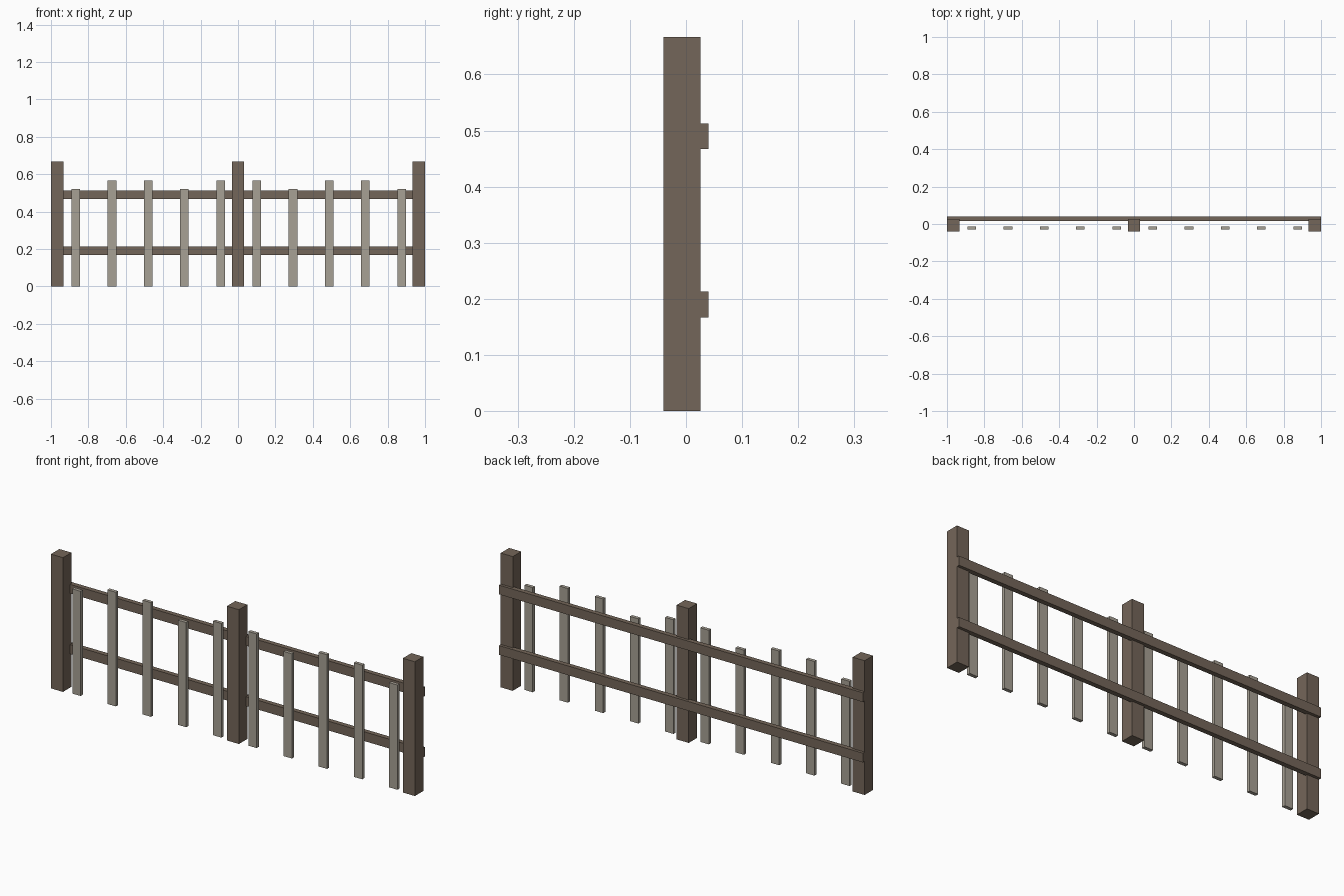
import bpy

cube = bpy.data.objects.get("Cube")
if cube:
    bpy.data.objects.remove(cube, do_unlink=True)


def make_material(name, rgb):
    mat = bpy.data.materials.new(name)
    mat.use_nodes = True
    color = (*rgb, 1)
    mat.diffuse_color = color
    mat.node_tree.nodes["Principled BSDF"].inputs["Base Color"].default_value = color
    return mat


def box(name, low, high, mat):
    """Box spanning two opposite corners."""
    center = [(a + b) / 2 for a, b in zip(low, high)]
    bpy.ops.mesh.primitive_cube_add(size=1, location=center)
    obj = bpy.context.object
    obj.name = name
    obj.scale = [b - a for a, b in zip(low, high)]
    bpy.ops.object.transform_apply(location=False, rotation=False, scale=True)
    obj.data.materials.append(mat)
    return obj


dark_wood = make_material("dark brown wood", (0.175, 0.133, 0.100))
pale_wood = make_material("pale weathered wood", (0.39, 0.355, 0.298))

# Three square posts
half = 0.033
for side, x in (("right", half - 1), ("middle", 0), ("left", 1 - half)):
    box(f"{side}_post", (x - half, -0.04, 0), (x + half, 0.026, 0.667), dark_wood)

# Two rails let into the back of the posts
for level, z in (("lower", 0.167), ("upper", 0.467)):
    box(f"{level}_rail", (-1, 0.016, z), (1, 0.04, z + 0.046), dark_wood)

# Evenly spaced pickets, every third one shorter
for i in range(10):
    x = -0.867 + i * 0.1935
    height = 0.52 if i % 3 == 0 else 0.567
    box(f"picket_{i + 1}", (x - 0.023, -0.03, 0), (x + 0.023, -0.013, height), pale_wood)
